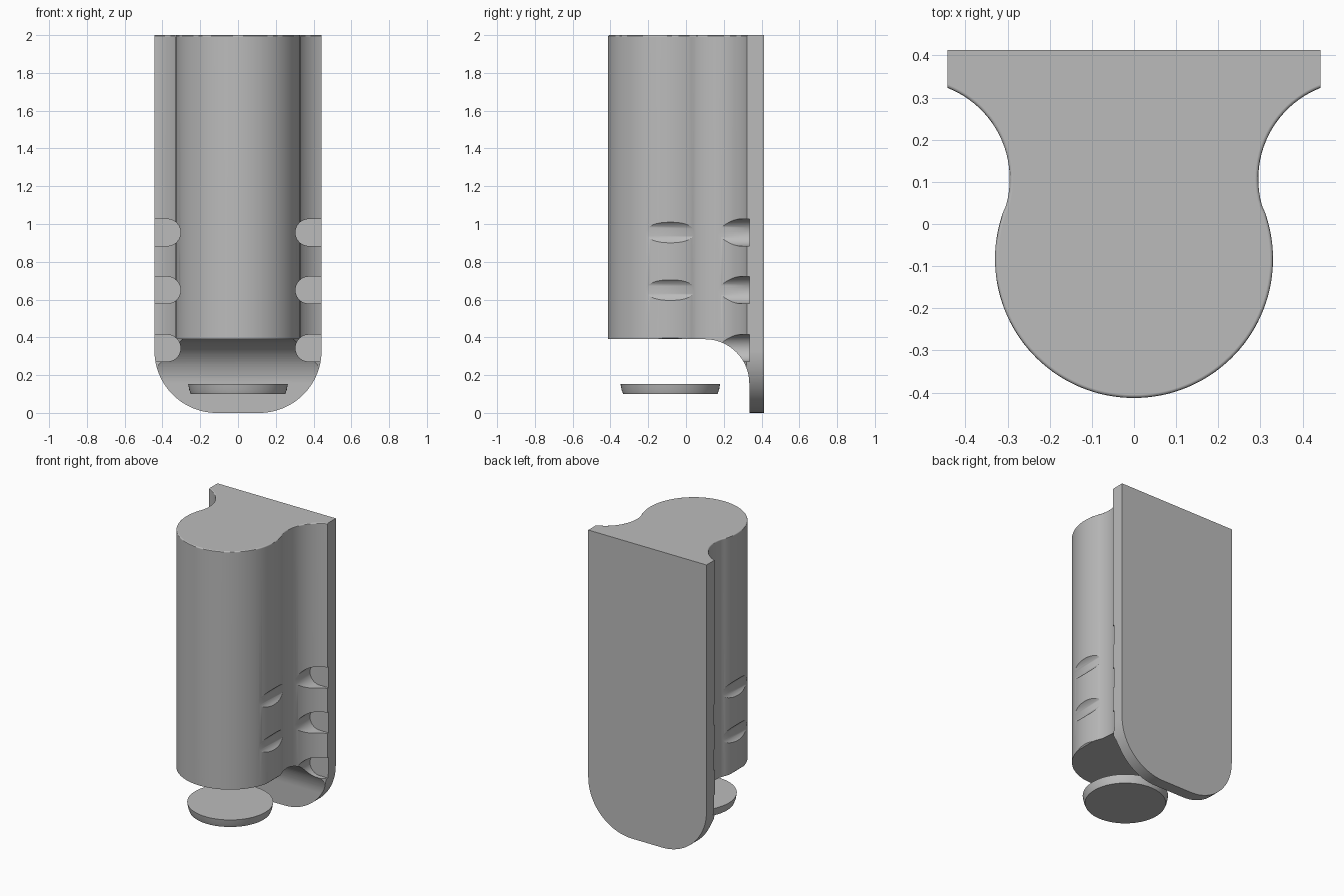
import bpy
import bmesh
from math import cos, sin, radians
from mathutils import Vector

if "Cube" in bpy.data.objects:
    bpy.data.objects.remove(bpy.data.objects["Cube"], do_unlink=True)

grey = bpy.data.materials.new("plain grey")
grey.use_nodes = True
grey.diffuse_color = (0.5, 0.5, 0.5, 1)
grey.node_tree.nodes["Principled BSDF"].inputs["Base Color"].default_value = grey.diffuse_color


def arc(cx, cy, r, start, end, steps=24):
    angles = [radians(start + (end - start) * i / steps) for i in range(steps + 1)]
    return [(cx + r * cos(a), cy + r * sin(a)) for a in angles]


def prism(name, points, axis, low, high, bevel_rule=None):
    """Extrude a 2D outline along an axis; optionally round chosen edges."""
    place = {"x": lambda u, v, w: (w, u, v),
             "y": lambda u, v, w: (u, w, v),
             "z": lambda u, v, w: (u, v, w)}[axis]
    bm = bmesh.new()
    face = bm.faces.new([bm.verts.new(place(u, v, low)) for u, v in points])
    new = bmesh.ops.extrude_face_region(bm, geom=[face])["geom"]
    shift = Vector(place(0, 0, high - low))
    bmesh.ops.translate(bm, vec=shift, verts=[g for g in new if isinstance(g, bmesh.types.BMVert)])
    bmesh.ops.recalc_face_normals(bm, faces=bm.faces)
    if bevel_rule:
        edges = [e for e in bm.edges if bevel_rule(e)]
        bmesh.ops.bevel(bm, geom=edges, offset=0.008, segments=3, profile=0.5, affect="EDGES")
    mesh = bpy.data.meshes.new(name)
    bm.to_mesh(mesh)
    bm.free()
    mesh.materials.append(grey)
    obj = bpy.data.objects.new(name, mesh)
    bpy.context.collection.objects.link(obj)
    return obj


def carve(target, cutter, operation="DIFFERENCE"):
    mod = target.modifiers.new("carve", "BOOLEAN")
    mod.operation, mod.object, mod.solver = operation, cutter, "EXACT"
    bpy.context.view_layer.objects.active = target
    bpy.ops.object.modifier_apply(modifier=mod.name)
    bpy.data.objects.remove(cutter, do_unlink=True)


def smooth(obj):
    obj.data.shade_smooth()
    obj.data.set_sharp_from_angle(angle=radians(30))
    mod = obj.modifiers.new("even shading", "WEIGHTED_NORMAL")
    mod.keep_sharp = True


# Body: round column flowing through concave sides into a flat back plate
BACK, MID, FLOOR = 0.413, -0.083, 0.39
HALF, PLATE = 0.4425, 0.335
side = arc(0, MID, 0.33, -90, 19.8, 40) + arc(0.527, 0.107, 0.232, 199.8, 106.8)[1:]
side.append((side[-1][0], BACK))
outline = side + [(-x, y) for x, y in reversed(side[1:])]


def curved_top_edge(edge):
    mid = (edge.verts[0].co + edge.verts[1].co) / 2
    return min(v.co.z for v in edge.verts) > 1.99 and mid.y < PLATE and abs(mid.x) < 0.459


body = prism("holder_body", outline, "z", -0.1, 2, curved_top_edge)

# Plate silhouette with rounded lower corners
R = 0.33
front = (arc(HALF - R, R, R, -90, 0) + [(HALF, 2.2), (-HALF, 2.2)]
         + arc(R - HALF, R, R, 180, 270))
carve(body, prism("silhouette_cutter", front, "y", -1, 1), "INTERSECT")

# Open space under the column, filleted into the plate
F = 0.235
under = ([(-1, -0.5), (PLATE, -0.5)] + arc(PLATE - F, FLOOR - F, F, 0, 90) + [(-1, FLOOR)])
carve(body, prism("underside_cutter", under, "x", -1, 1))

# Round-ended grip notches on both sides
N = 0.071
for z in (0.343, 0.65, 0.955):
    for s in (1, -1):
        notch = arc(0.304 + N, z, N, 90, 270) + [(0.7, z - N), (0.7, z + N)]
        carve(body, prism("notch_cutter", [(s * x, h) for x, h in notch], "y", -1, PLATE))
smooth(body)

# Loose round button below the column, slightly tapered
bm = bmesh.new()
rings = []
for radius, z in ((0.25, 0.1), (0.258, 0.122), (0.264, 0.154)):
    rings.append([bm.verts.new((x, y, z)) for x, y in arc(0, MID, radius, 0, 360, 64)[:-1]])
for low, high in zip(rings, rings[1:]):
    for i in range(len(low)):
        bm.faces.new((low[i - 1], low[i], high[i], high[i - 1]))
bm.faces.new(rings[0])
bm.faces.new(rings[-1])
bmesh.ops.recalc_face_normals(bm, faces=bm.faces)
disc_mesh = bpy.data.meshes.new("button_disc")
bm.to_mesh(disc_mesh)
bm.free()
disc_mesh.materials.append(grey)
disc = bpy.data.objects.new("button_disc", disc_mesh)
bpy.context.collection.objects.link(disc)
smooth(disc)
